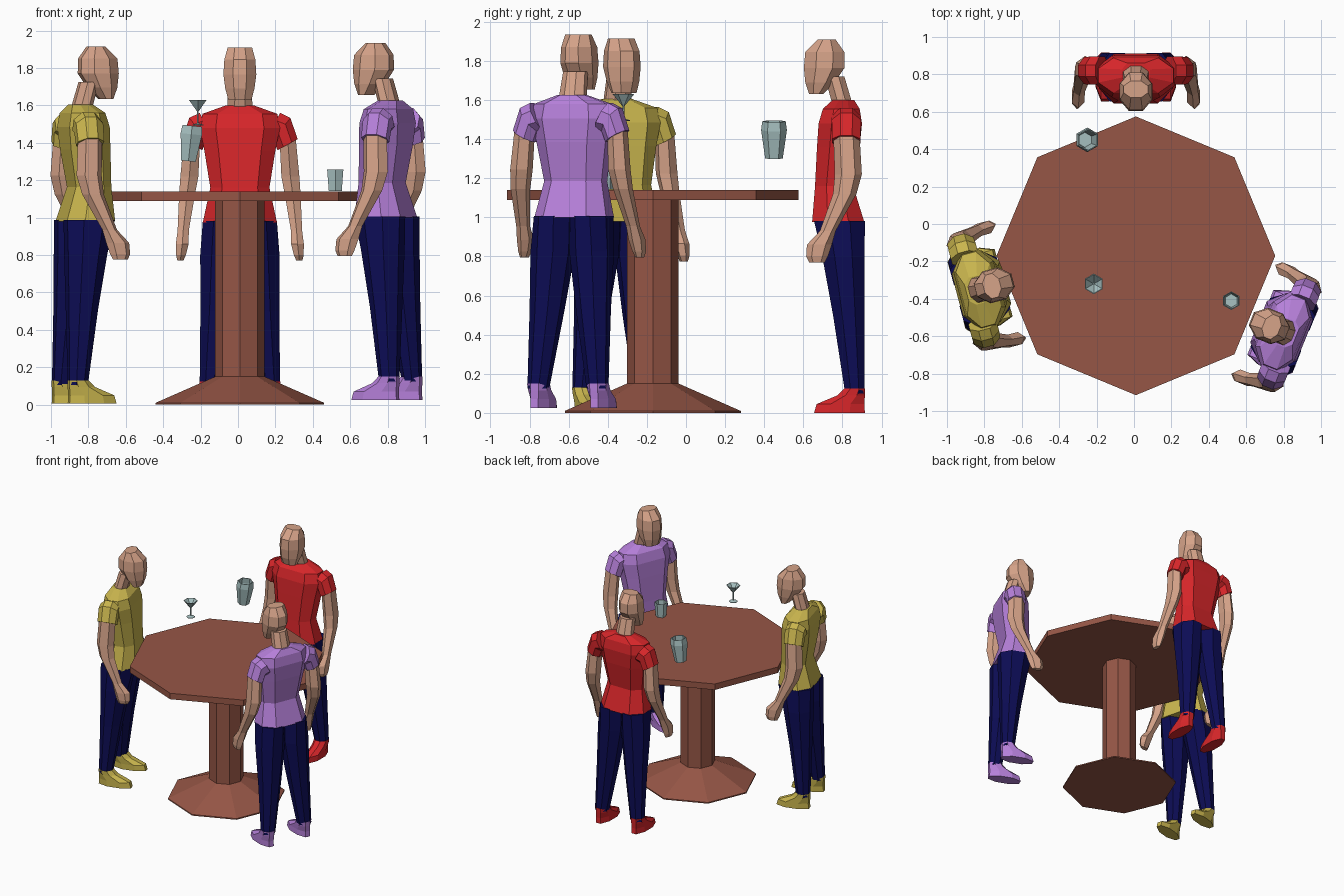
import bpy, bmesh, math
from mathutils import Matrix

if "Cube" in bpy.data.objects:
    bpy.data.objects.remove(bpy.data.objects["Cube"])


def material(name, r, g, b):
    m = bpy.data.materials.new(name)
    m.diffuse_color = [(c / 255 / 12.92 if c < 11 else ((c / 255 + 0.055) / 1.055) ** 2.4)
                       for c in (r, g, b)] + [1]
    m.use_nodes = True
    m.node_tree.nodes["Principled BSDF"].inputs["Base Color"].default_value = m.diffuse_color
    return m


SKIN = material("skin", 214, 163, 137)
RED = material("red cloth", 216, 38, 42)
PURPLE = material("purple cloth", 182, 128, 218)
YELLOW = material("yellow cloth", 202, 182, 78)
NAVY = material("navy cloth", 12, 12, 84)
WOOD = material("brown wood", 150, 86, 70)
GLASS = material("glass", 168, 194, 194)


def loft_rings(name, rings, mat, place, cap_end=True):
    """Skin a list of point rings into a flat shaded object."""
    bm = bmesh.new()
    loops = [[bm.verts.new(p) for p in ring] for ring in rings]
    n = len(loops[0])
    for low, high in zip(loops, loops[1:]):
        for i in range(n):
            j = (i + 1) % n
            bm.faces.new((low[i], low[j], high[j], high[i]))
    bm.faces.new(loops[0][::-1])
    if cap_end:
        bm.faces.new(loops[-1])
    bmesh.ops.recalc_face_normals(bm, faces=bm.faces)
    mesh = bpy.data.meshes.new(name)
    bm.to_mesh(mesh)
    bm.free()
    mesh.materials.append(mat)
    obj = bpy.data.objects.new(name, mesh)
    obj.matrix_world = place
    bpy.context.collection.objects.link(obj)
    return obj


def tube(name, sections, mat, place, side=1, sides=8):
    """Sections are (x, y, z, half width, half depth, optional slope)."""
    k = 1 / math.cos(math.pi / sides)
    rings = []
    for x, y, z, a, b, *slope in sections:
        s = slope[0] if slope else 0
        ring = []
        for i in range(sides):
            t = (i + 0.5) * 2 * math.pi / sides
            dx = a * k * math.cos(t)
            ring.append((side * (x + dx), y + b * k * math.sin(t), z + s * dx))
        rings.append(ring)
    return loft_rings(name, rings, mat, place)


def turned(name, profile, sides, mat, place):
    """Revolve (radius, height) points with a corner on the y axis."""
    rings = [[(r * math.sin(2 * math.pi * i / sides), r * math.cos(2 * math.pi * i / sides), z)
              for i in range(sides)] for r, z in profile]
    return loft_rings(name, rings, mat, place)


def guest(label, cloth, x, y, z, angle):
    """A standing person facing -y before being turned."""
    place = Matrix.Translation((x, y, z)) @ Matrix.Rotation(math.radians(angle), 4, 'Z')

    # shirt body: half width, front and back at each height
    rings = []
    for h, w, front, back in [(0.975, 0.198, -0.155, 0.112), (1.16, 0.158, -0.14, 0.055),
                              (1.36, 0.19, -0.13, 0.088), (1.48, 0.215, -0.122, 0.1),
                              (1.555, 0.2, -0.1, 0.088), (1.6, 0.075, -0.05, 0.06)]:
        mid, d = (front + back) / 2, (back - front) / 2
        rings.append([(w * u, mid + d * v, h) for u, v in
                      [(-0.6, -1), (0.6, -1), (1, -0.4), (1, 0.4),
                       (0.6, 1), (-0.6, 1), (-1, 0.4), (-1, -0.4)]])
    loft_rings(label + "_shirt", rings, cloth, place)

    # neck and head
    tube(label + "_neck", [(0, 0.005, 1.56, 0.07, 0.052), (0, -0.04, 1.72, 0.06, 0.05)],
         SKIN, place)
    tube(label + "_head", [(0, -0.135, 1.63, 0.062, 0.035), (0, -0.115, 1.69, 0.078, 0.075),
                           (0, -0.093, 1.765, 0.088, 0.104), (0, -0.09, 1.845, 0.083, 0.1),
                           (0, -0.08, 1.91, 0.065, 0.045)], SKIN, place)

    for side, word in ((1, "left"), (-1, "right")):
        # sleeve, arm and hand
        tube(f"{label}_{word}_sleeve", [(0.18, 0.02, 1.49, 0.035, 0.075, 2.0),
                                        (0.225, 0.02, 1.475, 0.045, 0.075, 1.3),
                                        (0.255, 0.02, 1.39, 0.054, 0.072, 0.55)],
             cloth, place, side)
        tube(f"{label}_{word}_arm", [(0.255, 0.02, 1.43, 0.043, 0.058),
                                     (0.27, 0.03, 1.22, 0.048, 0.06),
                                     (0.283, 0.012, 1.12, 0.042, 0.052),
                                     (0.303, -0.075, 0.93, 0.03, 0.035)],
             SKIN, place, side, 6)
        tube(f"{label}_{word}_hand", [(0.303, -0.075, 0.93, 0.03, 0.035),
                                      (0.308, -0.118, 0.86, 0.034, 0.055),
                                      (0.315, -0.13, 0.8, 0.026, 0.048),
                                      (0.318, -0.13, 0.77, 0.016, 0.035)],
             SKIN, place, side, 6)
        # trouser leg and shoe
        tube(f"{label}_{word}_trouser_leg", [(0.1, -0.015, 0.982, 0.098, 0.13),
                                             (0.107, 0.005, 0.8, 0.105, 0.108),
                                             (0.128, 0.032, 0.5, 0.083, 0.08),
                                             (0.163, 0.064, 0.1, 0.052, 0.05)],
             NAVY, place, side)
        tube(f"{label}_{word}_shoe", [(0.165, -0.015, 0.0, 0.05, 0.13),
                                      (0.165, -0.01, 0.045, 0.05, 0.122),
                                      (0.163, 0.045, 0.09, 0.052, 0.07),
                                      (0.163, 0.063, 0.125, 0.054, 0.053)],
             cloth, place, side)


guest("red_guest", RED, 0.01, 0.8, 0.0, 0)
guest("yellow_guest", YELLOW, -0.837, -0.352, 0.005, 105)
guest("purple_guest", PURPLE, 0.81, -0.58, 0.025, 248)

# octagonal pedestal table
table = Matrix.Translation((0.01, -0.17, 0))
turned("table_top", [(0.745, 1.09), (0.745, 1.14)], 8, WOOD, table)
turned("table_column", [(0.132, 0.14), (0.132, 1.09)], 8, WOOD, table)
turned("table_base", [(0.45, 0.0), (0.45, 0.01), (0.132, 0.15)], 8, WOOD, table)

# hollow tumblers: up the outside, then down the inside
turned("small_tumbler", [(0.04, 0), (0.05, 0.115), (0.045, 0.115), (0.036, 0.015)], 6, GLASS,
       Matrix.Translation((0.52, -0.41, 1.142)))
turned("tall_tumbler", [(0.045, 0), (0.066, 0.145), (0.06, 0.19), (0.054, 0.19),
                        (0.058, 0.145), (0.04, 0.02)], 6, GLASS,
       Matrix.Translation((-0.265, 0.45, 1.302)) @ Matrix.Rotation(math.radians(6), 4, 'Y'))

# stemmed cocktail glass
turned("cocktail_glass", [(0.034, 0), (0.034, 0.004), (0.005, 0.012), (0.005, 0.075),
                          (0.055, 0.137), (0.05, 0.137), (0.004, 0.082)], 6, GLASS,
       Matrix.Translation((-0.215, -0.32, 1.493)))
